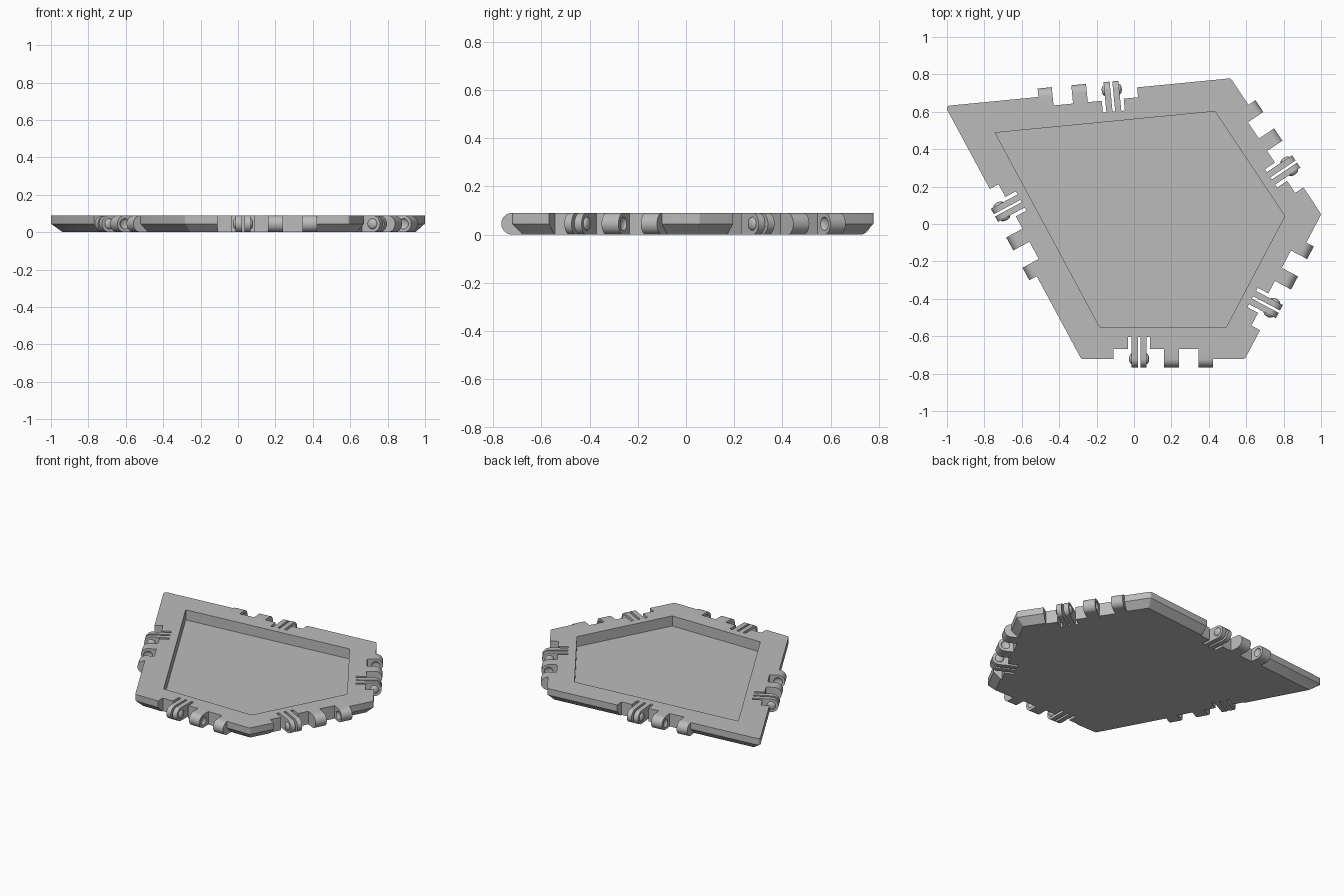
import bpy, bmesh, math
from mathutils import Vector, Matrix

if "Cube" in bpy.data.objects:
    bpy.data.objects.remove(bpy.data.objects["Cube"])

grey = bpy.data.materials.new("plain_grey")
grey.use_nodes = True
grey.diffuse_color = (0.5, 0.5, 0.5, 1)
grey.node_tree.nodes["Principled BSDF"].inputs["Base Color"].default_value = (0.5, 0.5, 0.5, 1)

HEIGHT, AXIS, RIM, FLOOR = 0.09, 0.045, 0.168, 0.02
NOTCH, SLIT = -0.053, -0.117        # cut depths measured from the edge
recess = [Vector(p) for p in ((-0.182, -0.553), (0.492, -0.553), (0.806, 0.042),
                              (0.433, 0.602), (-0.742, 0.488))]
COUNT = len(recess)


def normal(i):
    d = (recess[(i + 1) % COUNT] - recess[i % COUNT]).normalized()
    return Vector((d.y, -d.x))


def offset(dist):
    """Recess corners pushed outward by dist."""
    out = []
    for i, p in enumerate(recess):
        a, b = normal(i - 1), normal(i)
        out.append(p + (a + b) * dist / (1 + a.dot(b)))
    return out


def rounded(dist, radius, steps=4):
    """Outline offset by dist with arcs at the corners."""
    pts = []
    for i, c in enumerate(offset(dist - radius)):
        a, b = normal(i - 1), normal(i)
        turn = a.angle_signed(b)
        for k in range(steps + 1):
            pts.append(c + Matrix.Rotation(-turn * k / steps, 2) @ a * radius)
    return pts


def loft(bm, loops):
    """Closed solid through a stack of equal-length loops."""
    rings = [[bm.verts.new(p) for p in loop] for loop in loops]
    for lo, hi in zip(rings, rings[1:]):
        for k in range(len(lo)):
            j = (k + 1) % len(lo)
            bm.faces.new((lo[k], lo[j], hi[j], hi[k]))
    bm.faces.new(rings[0][::-1])
    bm.faces.new(rings[-1])


def at_height(points, z):
    return [(p[0], p[1], z) for p in points]


def finish(name, bm):
    bmesh.ops.recalc_face_normals(bm, faces=bm.faces)
    mesh = bpy.data.meshes.new(name)
    bm.to_mesh(mesh)
    bm.free()
    mesh.materials.append(grey)
    obj = bpy.data.objects.new(name, mesh)
    bpy.context.collection.objects.link(obj)
    return obj


def carve(obj, cutter):
    """Subtract the cutter, keep the result and drop the cutter."""
    mod = obj.modifiers.new("carve", "BOOLEAN")
    mod.operation, mod.solver, mod.object = "DIFFERENCE", "EXACT", cutter
    graph = bpy.context.evaluated_depsgraph_get()
    mesh = bpy.data.meshes.new_from_object(obj.evaluated_get(graph))
    obj.modifiers.clear()
    obj.data = mesh
    bpy.data.objects.remove(cutter)


def smooth(obj):
    bpy.ops.object.select_all(action="DESELECT")
    obj.select_set(True)
    bpy.context.view_layer.objects.active = obj
    bpy.ops.object.shade_smooth_by_angle(angle=math.radians(30))


def lug(bm, start, end, back):
    """Round-nosed hinge leaf between two positions along the edge."""
    section = [(back, 0)]
    for k in range(17):
        t = math.pi * (k / 16 - 0.5)
        section.append((AXIS * math.cos(t), AXIS + AXIS * math.sin(t)))
    section.append((back, HEIGHT))
    loft(bm, [[(s, y, z) for y, z in section] for s in (start, end)])


def button(bm, s, radius=0.028, height=0.014):
    """Flattened ball on the hinge axis, used for bumps and dimples."""
    place = (Matrix.Translation((s, 0, AXIS)) @ Matrix.Diagonal((height, radius, radius, 1))
             @ Matrix.Rotation(math.pi / 2, 4, "Y"))
    bmesh.ops.create_uvsphere(bm, u_segments=24, v_segments=12, radius=1, matrix=place)


# Local frame of each edge: x along it, y outward
outer = offset(RIM)
frames = []
for i in range(COUNT):
    a, b = outer[i], outer[(i + 1) % COUNT]
    mid, n = (a + b) / 2, normal(i)
    turn = Matrix.Rotation(math.atan2(n.y, n.x) - math.pi / 2, 4, "Z")
    frames.append(Matrix.Translation((mid.x, mid.y, 0)) @ turn)

# Tray: chamfered underside, vertical upper rim
bm = bmesh.new()
loft(bm, [at_height(rounded(RIM - AXIS, 0.002), 0),
          at_height(rounded(RIM, 0.016), AXIS),
          at_height(rounded(RIM, 0.016), HEIGHT)])
tray = finish("tray", bm)

# Recess and the stepped hinge notches
bm = bmesh.new()
loft(bm, [at_height(recess, FLOOR), at_height(recess, 0.2)])
step = [(-0.266, 0.05), (-0.266, NOTCH), (0.069, NOTCH), (0.069, SLIT),
        (0.187, SLIT), (0.187, NOTCH), (0.264, NOTCH), (0.264, 0.05)]
for frame in frames:
    loft(bm, [[frame @ Vector((x, y, z)) for x, y in step] for z in (-0.1, 0.2)])
carve(tray, finish("tray_cutter", bm))
smooth(tray)

# Wide knuckles with facing dimples
bm = bmesh.new()
lug(bm, -0.266, -0.19, NOTCH - 0.005)
lug(bm, -0.085, -0.006, NOTCH - 0.005)
knuckles = finish("hinge_knuckles", bm)
bm = bmesh.new()
button(bm, -0.19)
button(bm, -0.085)
carve(knuckles, finish("dimple_cutter", bm))

# Thin twin blades with outward bumps
bm = bmesh.new()
lug(bm, 0.088, 0.121, SLIT - 0.005)
lug(bm, 0.135, 0.168, SLIT - 0.005)
button(bm, 0.088)
button(bm, 0.168)
blades = finish("hinge_blades", bm)

# Repeat the hinge on every edge
for part in (knuckles, blades):
    smooth(part)
    part.matrix_world = frames[0]
    for i, frame in enumerate(frames[1:], 2):
        copy = bpy.data.objects.new(f"{part.name}_{i}", part.data)
        bpy.context.collection.objects.link(copy)
        copy.matrix_world = frame
